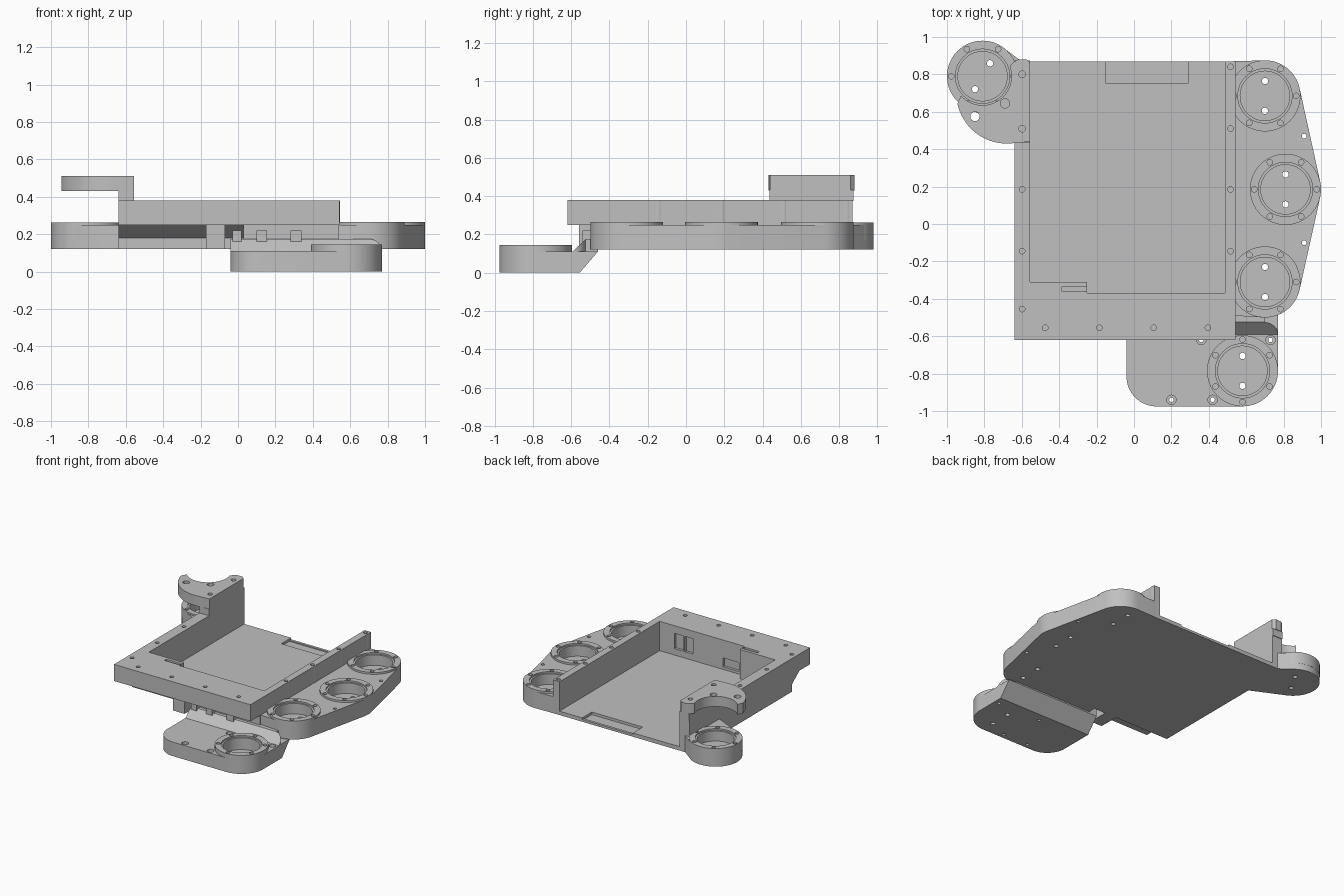
import bpy, bmesh
from math import cos, sin, radians
from mathutils import Vector, geometry

if "Cube" in bpy.data.objects:
    bpy.data.objects.remove(bpy.data.objects["Cube"])

grey = bpy.data.materials.new("plain_grey")
grey.use_nodes = True
grey.diffuse_color = (0.53, 0.53, 0.53, 1)
grey.node_tree.nodes["Principled BSDF"].inputs["Base Color"].default_value = (0.53, 0.53, 0.53, 1)
parts = []


def arc(cx, cy, r, a0=0, a1=360, n=48):
    """Points along an arc, without the doubled end on a full circle."""
    steps = n if abs(a1 - a0) >= 360 else n + 1
    return [(cx + r * cos(radians(a0 + (a1 - a0) * i / n)),
             cy + r * sin(radians(a0 + (a1 - a0) * i / n))) for i in range(steps)]


def hull(points):
    return [points[i] for i in geometry.convex_hull_2d([Vector(p) for p in points])]


def rect(x0, x1, y0, y1):
    return [(x0, y0), (x1, y0), (x1, y1), (x0, y1)]


def prism(bm, outline, lo, hi, axis="z"):
    """Extrude an outline in plan along z, or a (y, z) profile along x."""
    place = (lambda p, h: (p[0], p[1], h)) if axis == "z" else (lambda p, h: (h, p[0], p[1]))
    low = [bm.verts.new(place(p, lo)) for p in outline]
    high = [bm.verts.new(place(p, hi)) for p in outline]
    n = len(outline)
    faces = [bm.faces.new(low), bm.faces.new(high)]
    faces += [bm.faces.new((low[i], low[(i + 1) % n], high[(i + 1) % n], high[i])) for i in range(n)]
    bmesh.ops.recalc_face_normals(bm, faces=faces)


def make(name, solids, cuts=()):
    """Build an object from prisms, then cut the other prisms out of it."""
    def obj_from(label, prisms):
        bm = bmesh.new()
        for args in prisms:
            prism(bm, *args)
        mesh = bpy.data.meshes.new(label)
        bm.to_mesh(mesh)
        bm.free()
        obj = bpy.data.objects.new(label, mesh)
        bpy.context.scene.collection.objects.link(obj)
        return obj
    obj = obj_from(name, solids)
    if cuts:
        cutter = obj_from(name + "_cutter", cuts)
        cutter.hide_render = True
        mod = obj.modifiers.new("cut", "BOOLEAN")
        mod.operation, mod.solver, mod.object = "DIFFERENCE", "EXACT", cutter
        mod.use_self = True
        bpy.context.view_layer.update()
        graph = bpy.context.evaluated_depsgraph_get()
        obj.data = bpy.data.meshes.new_from_object(obj.evaluated_get(graph))
        obj.modifiers.clear()
        bpy.data.objects.remove(cutter)
    obj.data.materials.clear()
    obj.data.materials.append(grey)
    parts.append(obj)


def hole(x, y, lo, hi, r=0.015):
    return (arc(x, y, r, n=16), lo, hi)


def well(x, y, base, floor, top, turn):
    """Round pocket with two pin holes through its floor."""
    a = radians(turn)
    pins = [hole(x + s * 0.08 * cos(a), y + s * 0.08 * sin(a), base - 0.1, floor + 0.01, 0.017)
            for s in (-1, 1)]
    return [(arc(x, y, 0.135), floor, top)] + pins


def ring(name, x, y, low, top, turn):
    """Raised socket collar with a stepped bore and six screw holes."""
    screws = [hole(px, py, top - 0.03, top + 0.1)
              for px, py in arc(x, y, 0.167, turn, turn + 360, 6)]
    make(name, [(arc(x, y, 0.19, n=64), low, top)],
         [(arc(x, y, 0.145), top - 0.012, top + 0.1),
          (arc(x, y, 0.132), low - 0.1, top - 0.005)] + screws)


# Main tray: frame overhanging at the front, deep well open at the back
right = 0.542
profile = [(-0.62, 0.38), (-0.62, 0.25), (-0.49, 0.25), (-0.40, 0.18),
           (-0.40, 0.12), (0.87, 0.12), (0.87, 0.38)]
well_plan = [(-0.555, -0.31), (-0.25, -0.31), (-0.25, -0.37), (0.487, -0.37), (0.487, 1), (-0.555, 1)]
side_y = (0.51, 0.185, -0.145)
frame_holes = [(-0.598, y) for y in side_y + (-0.455,)]
frame_holes += [(x, -0.555) for x in (-0.475, -0.185, 0.105, 0.395)]
frame_holes += [(0.516, y) for y in side_y + (0.84,)]
make("tray", [(profile, -0.64, right, "x")],
     [(well_plan, 0.15, 0.6),
      (rect(-0.15, 0.29, 0.75, 0.85), 0.13, 0.2),
      (rect(-0.15, 0.29, 0.84, 0.9), 0.138, 0.2),
      (rect(-0.385, -0.255, -0.36, -0.335), 0.35, 0.6),
      (rect(0.2, 0.27, -0.39, -0.36), 0.2, 0.32),
      (rect(0.28, 0.36, -0.39, -0.36), 0.2, 0.32),
      (rect(-0.2, -0.06, -0.39, -0.36), 0.17, 0.24)]
     + [hole(x, y, 0.34, 0.6) for x, y in frame_holes])

# Screw bosses along the thin right wall
for i, y in enumerate(side_y + (0.84,)):
    make(f"wall_boss_{i + 1}", [(arc(0.516, y, 0.029, n=24), 0.2, 0.38)],
         [hole(0.516, y, 0.34, 0.6)])

# Right wing with three sockets
wing_sockets = [(0.70, 0.685), (0.81, 0.185), (0.70, -0.31)]
outline = [(0.533, 0.87), (0.533, -0.49)]
cuts = [hole(0.91, y, 0, 0.5, 0.013) for y in (0.47, -0.1)]
for x, y in wing_sockets:
    outline += arc(x, y, 0.19, n=64)
    cuts += well(x, y, 0.12, 0.17, 0.5, 90)
outline = hull([p for p in outline if p[0] >= 0.533])
make("right_wing", [(outline, 0.12, 0.25)], cuts)
for i, (x, y) in enumerate(wing_sockets):
    ring(f"wing_socket_{i + 1}", x, y, 0.171, 0.265, 60 if i == 1 else 0)

# Left rear lobe with one socket
lx, ly = -0.81, 0.79
lobe = hull(arc(lx, ly, 0.189, n=64) + [(-0.639, 0.5), (-0.6, 0.5), (-0.6, 0.869)])
lobe = [p for p in lobe if p[0] <= -0.6]
make("left_lobe", [(lobe, 0.12, 0.25)], well(lx, ly, 0.12, 0.17, 0.5, 60))
ring("lobe_socket", lx, ly, 0.171, 0.262, 60)

# Raised bracket hooking around the left socket
bracket = [(-0.555, 0.44), (-0.555, 0.86), (-0.575, 0.88), (-0.62, 0.88), (-0.645, 0.865)]
bracket += arc(lx, ly, 0.155, 20, -138, 28)
bracket += arc(-0.68, 0.70, 0.27, 192, 275, 20)
make("bracket", [(bracket, 0.43, 0.51)],
     [hole(-0.598, 0.8, 0.48, 0.6, 0.018), hole(-0.598, 0.51, 0.48, 0.6, 0.018),
      hole(-0.69, 0.645, 0.48, 0.6, 0.025), hole(-0.85, 0.575, 0.3, 0.6, 0.025)])
make("bracket_post", [(rect(-0.64, -0.555, 0.435, 0.875), 0.375, 0.431)])

# Lower thumb module: rounded plate, sloped neck and socket
tx, ty = 0.58, -0.785
plate = arc(0.12, -0.815, 0.16, 180, 270, 16) + arc(tx, ty, 0.19, 270, 360, 16)
plate += [(0.77, -0.59), (-0.04, -0.59)]
thumb_screws = [(0.36, -0.62), (0.73, -0.62), (0.2, -0.94), (0.42, -0.94)]
thumb_cuts = well(tx, ty, 0, 0.04, 0.5, 90)
for x, y in thumb_screws:
    thumb_cuts += [hole(x, y, 0.08, 0.3, 0.025), hole(x, y, -0.1, 0.09, 0.012)]
make("thumb_plate", [(plate, 0, 0.11)], thumb_cuts)
neck = [(-0.592, 0.11), (-0.525, 0.175), (-0.46, 0.175), (-0.46, 0.11), (-0.555, 0), (-0.592, 0)]
corner = arc(0.70, -0.595, 0.07, 0, 90, 16) + [(0.70, -0.4), (0.8, -0.4), (0.8, -0.595)]
make("thumb_neck", [(neck, -0.04, 0.77, "x")], [(corner, 0.112, 0.3)])
ring("thumb_socket", tx, ty, 0.041, 0.145, 30)

# Upright block joining the neck to the tray, with small connector blocks
make("neck_mount", [(rect(0.03, right - 0.002, -0.5, -0.39), 0.121, 0.251)])
for i, (x0, x1, y0, y1, z0, z1) in enumerate([
        (-0.17, -0.07, -0.56, -0.39, 0.122, 0.251), (-0.03, 0.02, -0.54, -0.47, 0.1, 0.22),
        (0.1, 0.155, -0.54, -0.47, 0.1, 0.22), (0.28, 0.34, -0.54, -0.47, 0.1, 0.22)]):
    make(f"connector_{i + 1}", [(rect(x0, x1, y0, y1), z0, z1)])

# Smooth the round walls, keep corners sharp
for obj in bpy.context.view_layer.objects:
    obj.select_set(obj in parts)
bpy.context.view_layer.objects.active = parts[0]
bpy.ops.object.shade_smooth_by_angle(angle=radians(30))
